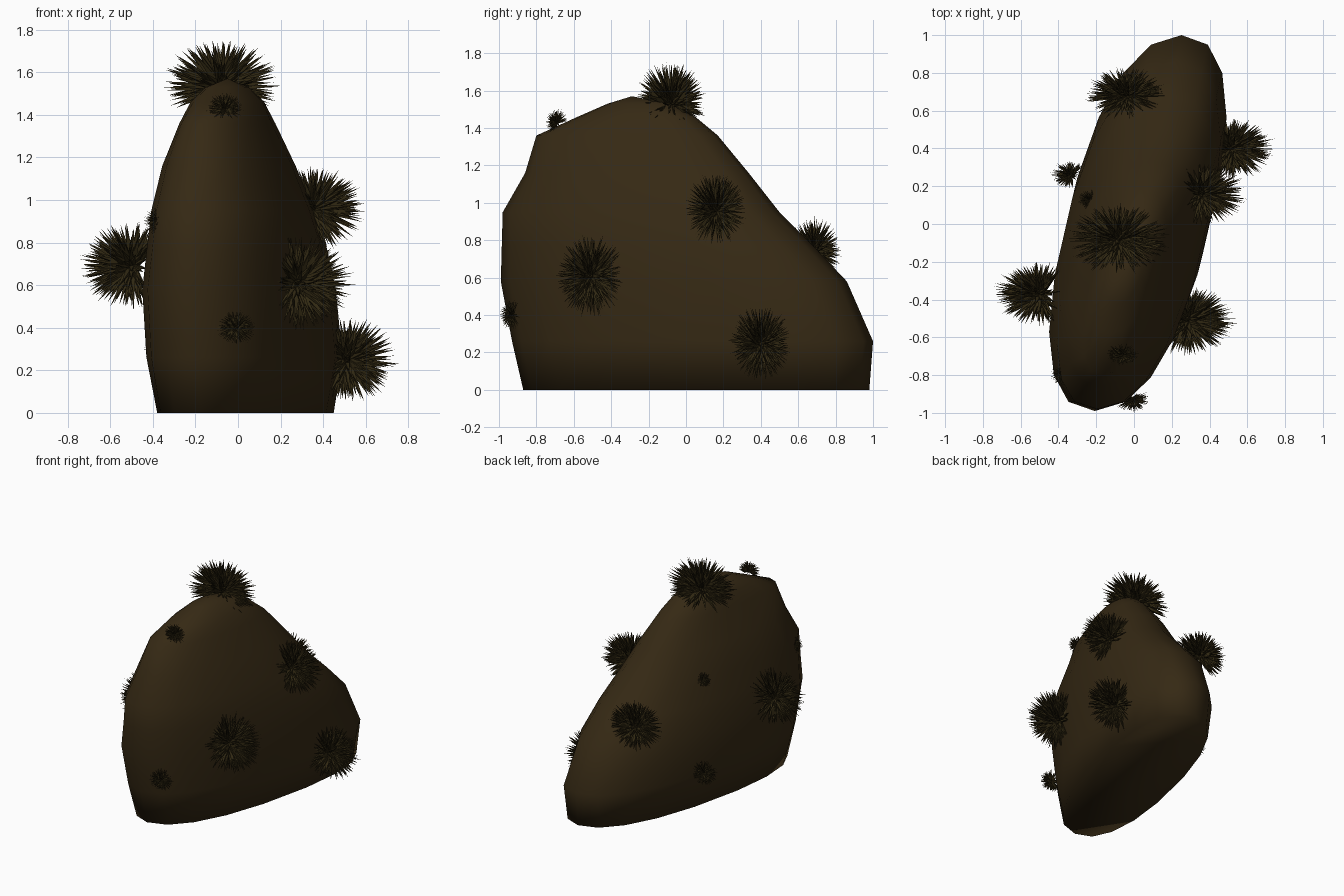
import bpy, bmesh, math, random
from mathutils import Vector

if "Cube" in bpy.data.objects:
    bpy.data.objects.remove(bpy.data.objects["Cube"])

random.seed(7)


def material(name, rgb):
    m = bpy.data.materials.new(name)
    m.diffuse_color = (*rgb, 1)
    m.use_nodes = True
    m.node_tree.nodes["Principled BSDF"].inputs["Base Color"].default_value = m.diffuse_color
    return m


ROCK = material("dark brown rock", (0.036, 0.022, 0.007))
SPINE = material("dark olive brown spines", (0.030, 0.021, 0.006))


def finish(bm, name, mat, smooth):
    bmesh.ops.recalc_face_normals(bm, faces=bm.faces)
    for f in bm.faces:
        f.smooth = smooth
    me = bpy.data.meshes.new(name)
    bm.to_mesh(me)
    bm.free()
    me.materials.append(mat)
    ob = bpy.data.objects.new(name, me)
    bpy.context.collection.objects.link(ob)
    return ob


# Boulder: sheared oval rings (z, x min, x max, y min, y max)
RINGS = [
    (0.00, -0.37, 0.44, -0.87, 0.98),
    (0.26, -0.42, 0.48, -0.93, 1.00),
    (0.58, -0.44, 0.45, -0.99, 0.86),
    (0.77, -0.42, 0.41, -0.985, 0.68),
    (0.95, -0.40, 0.35, -0.98, 0.50),
    (1.16, -0.35, 0.265, -0.86, 0.335),
    (1.36, -0.27, 0.17, -0.80, 0.17),
    (1.46, -0.22, 0.12, -0.58, 0.05),
    (1.53, -0.15, 0.05, -0.42, -0.08),
]
SHEAR, SIDES, POWER = 0.23, 18, 2 / 2.3


def signed_pow(v):
    return math.copysign(abs(v) ** POWER, v)


bm = bmesh.new()
loops = []
for z, x0, x1, y0, y1 in RINGS:
    yc, yh = (y0 + y1) / 2, (y1 - y0) / 2
    xc, w = (x0 + x1) / 2, (x1 - x0) / 2
    h = math.sqrt(max(w * w - (SHEAR * yh) ** 2, 0.0009)) * 0.98
    ring = []
    for i in range(SIDES):
        a = math.tau * i / SIDES + math.pi / 2
        dy = yh * signed_pow(math.sin(a))
        dx = h * signed_pow(math.cos(a)) + SHEAR * dy
        ring.append(bm.verts.new((xc + dx, yc + dy, z)))
    loops.append(ring)
for lo, hi in zip(loops, loops[1:]):
    for i in range(SIDES):
        j = (i + 1) % SIDES
        bm.faces.new((lo[i], lo[j], hi[j], hi[i]))
peak = bm.verts.new((-0.05, -0.29, 1.57))
for i in range(SIDES):
    bm.faces.new((loops[-1][i], loops[-1][(i + 1) % SIDES], peak))
bm.faces.new(loops[0][::-1])
finish(bm, "boulder", ROCK, True)


# Spiny tufts: thin pyramids fanned out over a cap around the outward direction
def tuft(name, centre, outward, radius, count):
    bm = bmesh.new()
    out = Vector(outward).normalized()
    stretch = Vector((1.17, 0.82, 1.0))
    c = Vector(centre)
    for k in range(count):
        t = 1 - 2 * (k + 0.5) / count
        a = k * 2.399963 + random.uniform(-0.2, 0.2)
        s = math.sqrt(1 - t * t)
        d = Vector((s * math.cos(a), s * math.sin(a), t))
        d = (d + Vector([random.uniform(-0.06, 0.06) for _ in range(3)])).normalized()
        if d.dot(out) < -0.4:
            continue
        u = d.orthogonal().normalized()
        v = d.cross(u)
        length = radius * random.uniform(0.86, 1.02)

        def place(p):
            return bm.verts.new(c + Vector((p.x * stretch.x, p.y * stretch.y, p.z * stretch.z)))

        tip = place(d * length)
        r = radius * 0.085
        base = [place(d * radius * 0.12 + (u * math.cos(q) + v * math.sin(q)) * r)
                for q in (0, math.pi / 2, math.pi, 3 * math.pi / 2)]
        for i in range(4):
            bm.faces.new((base[i], base[(i + 1) % 4], tip))
        bm.faces.new(base[::-1])
    finish(bm, name, SPINE, False)


TUFTS = [
    ("top_tuft", (-0.08, -0.08, 1.53), (0, 0.1, 1), 0.24),
    ("left_tuft", (-0.50, -0.37, 0.69), (-1, 0, 0.1), 0.215),
    ("right_upper_tuft", (0.355, 0.16, 0.96), (1, 0.1, 0.4), 0.21),
    ("right_front_tuft", (0.28, -0.51, 0.61), (1, -0.4, 0.2), 0.23),
    ("right_lower_tuft", (0.51, 0.40, 0.25), (1, 0, 0), 0.21),
    ("back_tuft", (-0.04, 0.68, 0.74), (-0.2, 0.8, 0.7), 0.19),
    ("small_front_left_tuft", (-0.36, -0.80, 0.90), (-0.5, -1, 0.1), 0.075),
    ("small_upper_front_tuft", (-0.06, -0.69, 1.43), (0, -0.5, 1), 0.077),
    ("small_lower_front_tuft", (-0.01, -0.93, 0.40), (0.3, -1, 0), 0.085),
    ("small_lower_left_tuft", (-0.335, 0.26, 0.29), (-1, 0.3, 0), 0.095),
    ("small_upper_left_tuft", (-0.23, 0.13, 0.94), (-1, 0.3, 0.4), 0.065),
]
for name, centre, outward, radius in TUFTS:
    tuft(name, centre, outward, radius, 330 if radius > 0.1 else 190)
